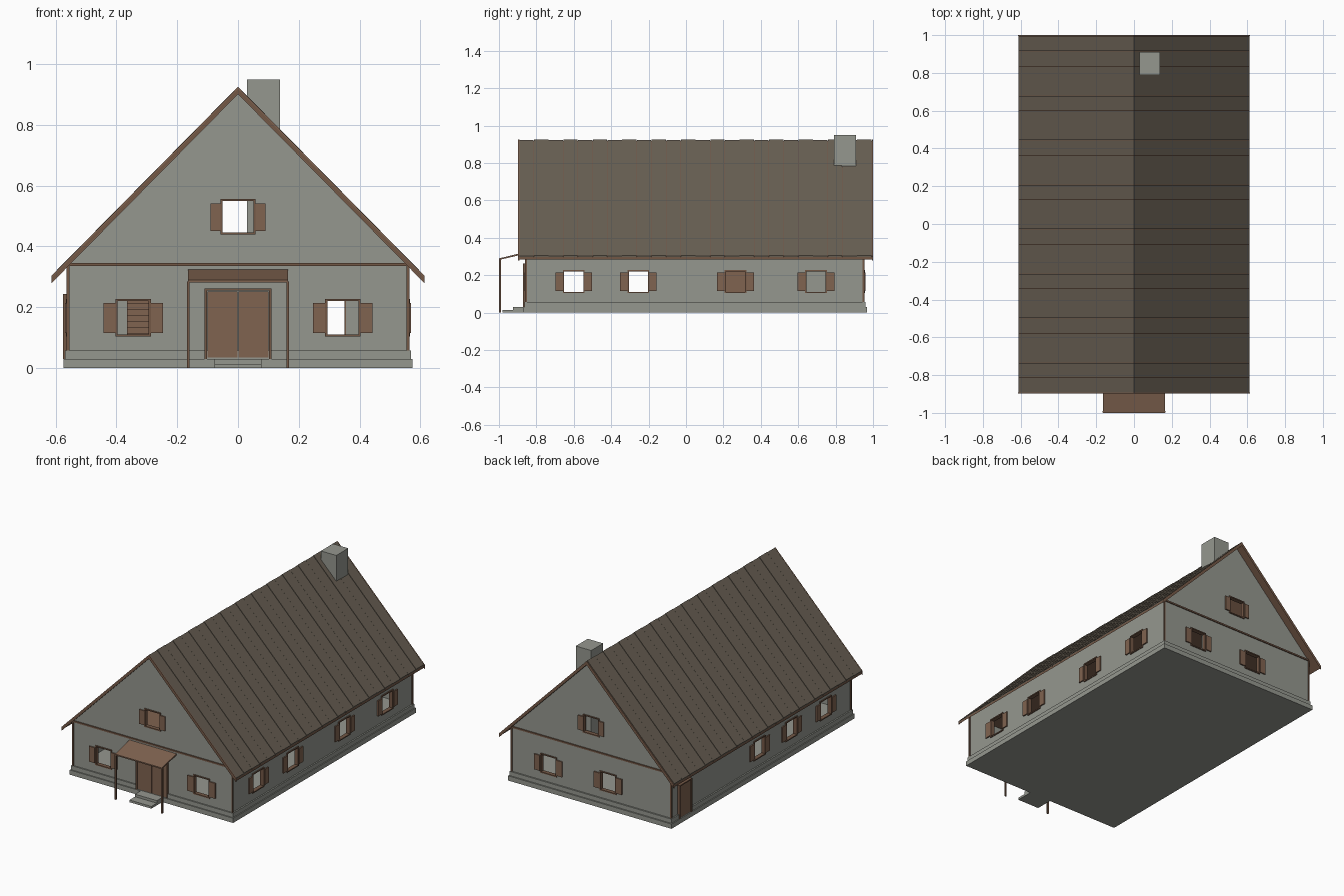
import bpy, bmesh

if "Cube" in bpy.data.objects:
    bpy.data.objects.remove(bpy.data.objects["Cube"])

def material(name, col):
    m = bpy.data.materials.new(name)
    m.diffuse_color = (*col, 1)
    m.use_nodes = True
    m.node_tree.nodes["Principled BSDF"].inputs["Base Color"].default_value = m.diffuse_color
    return m

STONE = material("grey stone", (0.30, 0.31, 0.275))
WOOD = material("brown wood", (0.215, 0.125, 0.08))
ROOF = material("dark roof boards", (0.135, 0.112, 0.085))
TRIM = material("dark wood trim", (0.17, 0.095, 0.06))

def prism(bm, pts, y0, y1):
    """Extrude an xz profile along y."""
    a = [bm.verts.new((x, y0, z)) for x, z in pts]
    b = [bm.verts.new((x, y1, z)) for x, z in pts]
    bm.faces.new(a)
    bm.faces.new(b[::-1])
    n = len(pts)
    for i in range(n):
        bm.faces.new((a[i], b[i], b[(i + 1) % n], a[(i + 1) % n]))

def prisms(name, items, mat):
    bm = bmesh.new()
    for pts, y0, y1 in items:
        prism(bm, pts, y0, y1)
    bmesh.ops.recalc_face_normals(bm, faces=bm.faces)
    me = bpy.data.meshes.new(name)
    bm.to_mesh(me)
    bm.free()
    me.materials.append(mat)
    ob = bpy.data.objects.new(name, me)
    bpy.context.collection.objects.link(ob)
    return ob

def box(p, q):
    x0, x1 = sorted((p[0], q[0]))
    y0, y1 = sorted((p[1], q[1]))
    return ([(x0, p[2]), (x1, p[2]), (x1, q[2]), (x0, q[2])], y0, y1)

W, YF, YB, T = 0.56, -0.855, 0.95, 0.02      # wall half width, front, back, thickness
APEX, SLOPE = 0.905, 1.013                   # underside of roof

def on_wall(side, u, out, z):
    """Point on a wall: u along it, out away from it."""
    return {"front": (u, YF - out, z), "back": (u, YB + out, z),
            "right": (W + out, u, z), "left": (-W - out, u, z)}[side]

def wall_box(side, u0, u1, z0, z1, o0, o1):
    return box(on_wall(side, u0, o0, z0), on_wall(side, u1, o1, z1))

# Windows: side, centre along the wall, bottom, top
windows = [("front", -0.345, 0.108, 0.224), ("front", 0.345, 0.108, 0.224),
           ("front", 0, 0.443, 0.552), ("back", 0, 0.443, 0.552),
           ("back", 0.3, 0.108, 0.224), ("back", -0.12, 0.108, 0.224)]
windows += [("right", y, 0.108, 0.224) for y in (-0.6, -0.255, 0.265, 0.695)]
windows += [("left", y, 0.108, 0.224) for y in (-0.6, -0.255, 0.065)]

# Hollow stone walls with gables, cut by the windows
eave = APEX - SLOPE * W
walls = prisms("walls", [([(-W, 0.03), (W, 0.03), (W, eave), (0, APEX), (-W, eave)], YF, YB)], STONE)
wi = W - T
hollow = prisms("hollow_cutter", [([(-wi, 0.057), (wi, 0.057), (wi, 1.1), (-wi, 1.1)], YF + T, YB - T)], STONE)
holes = prisms("window_cutter", [wall_box(s, u - 0.055, u + 0.055, a, b, -T - 0.01, 0.02)
                                 for s, u, a, b in windows], STONE)
for cutter in (hollow, holes):
    mod = walls.modifiers.new("cut", "BOOLEAN")
    mod.operation, mod.solver, mod.object = "DIFFERENCE", "EXACT", cutter
dg = bpy.context.evaluated_depsgraph_get()
cut = bpy.data.meshes.new_from_object(walls.evaluated_get(dg))
walls.modifiers.clear()
walls.data = cut
for cutter in (hollow, holes):
    bpy.data.objects.remove(cutter)

# Stepped plinth and front steps
prisms("plinth", [box((-0.575, YF - 0.015, 0), (0.575, YB + 0.017, 0.03)),
                  box((-0.569, YF - 0.008, 0.03), (0.569, YB + 0.009, 0.057))], STONE)
prisms("front_steps", [box((-0.077, -0.98, 0), (0.077, -0.86, 0.014)),
                       box((-0.077, -0.925, 0.014), (0.077, -0.86, 0.03))], STONE)

# Window frames and open shutters
frames, shutters = [], []
for s, u, a, b in windows:
    for k in (-1, 1):
        frames.append(wall_box(s, u + k * 0.051, u + k * 0.058, a - 0.004, b + 0.004, -T, 0.006))
        hw = 0.098 if a < 0.3 else 0.09
        shutters.append(wall_box(s, u + k * 0.058, u + k * hw, a + 0.008, b - 0.01, 0.001, 0.009))
    for z in (a - 0.004, b - 0.003):
        frames.append(wall_box(s, u - 0.051, u + 0.051, z, z + 0.007, -T, 0.006))
prisms("window_frames", frames, TRIM)
prisms("shutters", shutters, WOOD)

# Front double door and left side door, with frames
prisms("front_door", [wall_box("front", k * 0.002, k * 0.1, 0.035, 0.252, -0.01, 0.012) for k in (-1, 1)], WOOD)
prisms("side_door", [wall_box("left", 0.768, 0.875, 0.035, 0.235, -0.01, 0.011)], WOOD)
door_frames = []
for s, u, h, top in (("front", 0, 0.102, 0.255), ("side", 0.822, 0.055, 0.236)):
    s = "left" if s == "side" else s
    for k in (-1, 1):
        door_frames.append(wall_box(s, u + k * h, u + k * (h + 0.008), 0.03, top, 0, 0.016))
    door_frames.append(wall_box(s, u - h - 0.008, u + h + 0.008, top, top + 0.007, 0, 0.016))
prisms("door_frames", door_frames, TRIM)

# Corner posts and gable beams
trim = [box((sx * (W - 0.005), y - 0.005, 0.057), (sx * (W + 0.005), y + 0.005, eave))
        for sx in (-1, 1) for y in (YF, YB)]
trim += [box((-W, y - 0.006, 0.335), (W, y + 0.006, 0.345)) for y in (YF, YB)]
prisms("corner_posts_and_beams", trim, TRIM)

# Roof: wooden deck below, lapped boards above
def slope_strip(sx, low, high, x1=0.612):
    return [(0, APEX + low), (sx * x1, APEX + low - SLOPE * x1),
            (sx * x1, APEX + high - SLOPE * x1), (0, APEX + high)]

R0, R1, N = -0.897, 1.0, 24
prisms("roof_deck", [(slope_strip(sx, 0, 0.013), R0, R1) for sx in (-1, 1)], TRIM)
step = (R1 - R0 - 0.012) / N
boards = []
for sx in (-1, 1):
    for i in range(N):
        y = R0 + 0.006 + i * step
        boards.append((slope_strip(sx, 0.013, 0.019 + 0.002 * (i % 2)), y, y + step - 0.002))
prisms("roof_boards", boards, ROOF)
prisms("verge_boards", [(slope_strip(sx, -0.004, 0.02, 0.614), y, y + 0.006)
                        for sx in (-1, 1) for y in (R0, R1 - 0.006)], WOOD)

# Chimney running down through the house
prisms("chimney", [box((0.03, 0.79, 0.057), (0.138, 0.91, 0.95))], STONE)

# Porch canopy on two posts
bm_pts = [(YF, 0.315), (-1.0, 0.282), (-1.0, 0.29), (YF, 0.325)]
bm = bmesh.new()
prism(bm, [(y, z) for y, z in bm_pts], -0.165, 0.165)
for v in bm.verts:
    v.co.x, v.co.y = v.co.y, v.co.x
bmesh.ops.recalc_face_normals(bm, faces=bm.faces)
me = bpy.data.meshes.new("porch_canopy")
bm.to_mesh(me)
bm.free()
me.materials.append(WOOD)
bpy.context.collection.objects.link(bpy.data.objects.new("porch_canopy", me))
prisms("porch_posts", [box((k * 0.159, -0.999, 0), (k * 0.168, -0.99, 0.285)) for k in (-1, 1)], TRIM)

# Inside: attic floor and staircase
prisms("attic_floor", [box((-wi, YF + T, 0.328), (wi, YB - T, 0.34))], WOOD)
prisms("staircase", [box((-0.365, -0.12 + i * 0.035, 0.057), (-0.22, -0.085 + i * 0.035, 0.077 + i * 0.0195))
                     for i in range(13)], WOOD)
